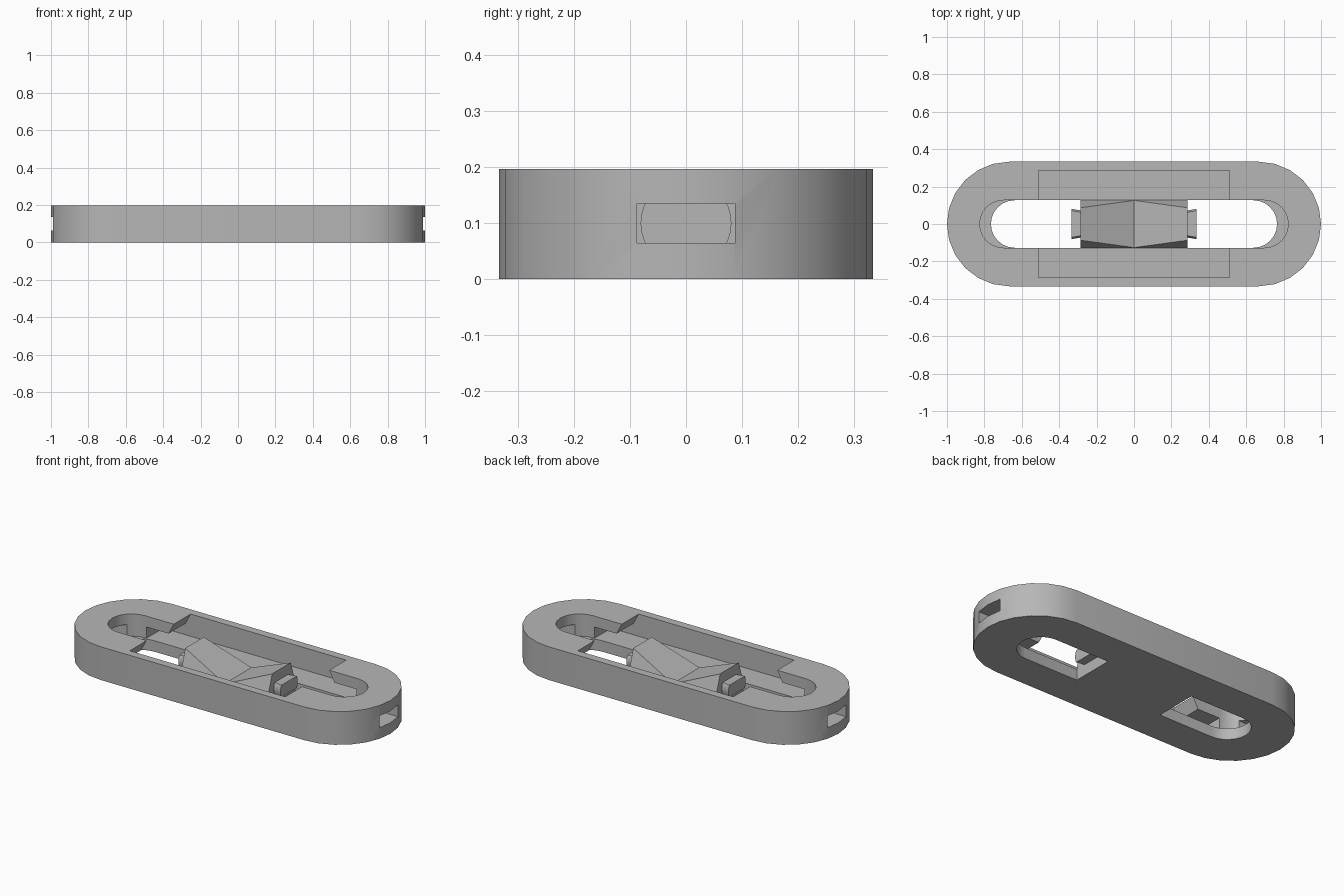
import bpy, bmesh, math

if "Cube" in bpy.data.objects:
    bpy.data.objects.remove(bpy.data.objects["Cube"], do_unlink=True)

HEIGHT, FLOOR, ROOF = 0.197, 0.065, 0.132
SLOT_R = 0.127

grey = bpy.data.materials.new("mid grey")
grey.use_nodes = True
grey.diffuse_color = (0.47, 0.47, 0.47, 1)
grey.node_tree.nodes["Principled BSDF"].inputs["Base Color"].default_value = grey.diffuse_color


def loft(name, sections):
    """Closed solid through matching rings of points."""
    bm = bmesh.new()
    rings = [[bm.verts.new(p) for p in ring] for ring in sections]
    n = len(rings[0])
    bm.faces.new(rings[0])
    bm.faces.new(rings[-1])
    for a, b in zip(rings, rings[1:]):
        for i in range(n):
            j = (i + 1) % n
            bm.faces.new((a[i], a[j], b[j], b[i]))
    bmesh.ops.recalc_face_normals(bm, faces=bm.faces)
    mesh = bpy.data.meshes.new(name)
    bm.to_mesh(mesh)
    bm.free()
    mesh.materials.append(grey)
    obj = bpy.data.objects.new(name, mesh)
    bpy.context.collection.objects.link(obj)
    return obj


def prism(name, outline, z0, z1):
    return loft(name, [[(x, y, z) for x, y in outline] for z in (z0, z1)])


def arc(cx, r, start, steps=12):
    return [(cx + r * math.cos(start + math.pi * i / steps),
             r * math.sin(start + math.pi * i / steps)) for i in range(steps + 1)]


def stadium(half_length, r):
    c = half_length - r
    return arc(c, r, -math.pi / 2) + arc(-c, r, math.pi / 2)


def rect(x0, x1, y):
    return [(x0, -y), (x1, -y), (x1, y), (x0, y)]


def boolean(target, cutter, operation='DIFFERENCE'):
    mod = target.modifiers.new("cut", 'BOOLEAN')
    mod.operation, mod.object, mod.solver = operation, cutter, 'EXACT'
    bpy.context.view_layer.objects.active = target
    bpy.ops.object.modifier_apply(modifier=mod.name)
    bpy.data.objects.remove(cutter, do_unlink=True)


def smooth(obj):
    bpy.ops.object.select_all(action='DESELECT')
    obj.select_set(True)
    bpy.context.view_layer.objects.active = obj
    bpy.ops.object.shade_smooth_by_angle(angle=math.radians(25))


# Outer frame with rounded ends
frame = prism("frame", stadium(1.0, 0.333), 0, HEIGHT)

# Long slot from the top, leaving a ledge at each end
boolean(frame, prism("slot_cutter", stadium(0.825, SLOT_R), FLOOR, 0.3))

# Wide hidden cavity, then the undercut opening above it
boolean(frame, prism("cavity_cutter", rect(-0.69, 0.69, 0.285), FLOOR, ROOF))
boolean(frame, loft("opening_cutter", [
    [(x, y, z) for x, y in rect(-h, h, 0.285)]
    for h, z in ((0.55, ROOF - 0.01), (0.51, HEIGHT), (0.51, 0.3))]))

for side in (-1, 1):
    # Floor hole with one round end, and the window in the end wall
    hole = arc(0.638, SLOT_R, -math.pi / 2) + [(0.285, SLOT_R), (0.285, -SLOT_R)]
    boolean(frame, prism("hole_cutter", [(side * x, y) for x, y in hole], -0.1, 0.1))
    boolean(frame, prism("window_cutter", [(side * x, y) for x, y in rect(0.7, 1.1, 0.087)],
                         FLOOR, 0.135))
smooth(frame)

# Central saddle: a V-shaped top whose sides lean in as they rise
loft("saddle", [
    [(x, -SLOT_R, 0.06), (x, SLOT_R, 0.06), (x, SLOT_R, 0.075),
     (x, w, top), (x, -w, top), (x, -SLOT_R, 0.075)]
    for x, w, top in ((-0.285, 0.087, HEIGHT), (0, SLOT_R - 0.001, 0.077), (0.285, 0.087, HEIGHT))])

# Flared round pins with flat top and bottom
for side, label in ((1, "left"), (-1, "right")):
    pin = loft(label + "_pin", [
        [(side * x, r * math.cos(math.tau * i / 32), 0.1 + r * math.sin(math.tau * i / 32))
         for i in range(32)] for x, r in ((0.27, 0.07), (0.335, 0.081))])
    boolean(pin, prism("trim", rect(-1, 1, 0.2), FLOOR, 0.137), 'INTERSECT')
    smooth(pin)
